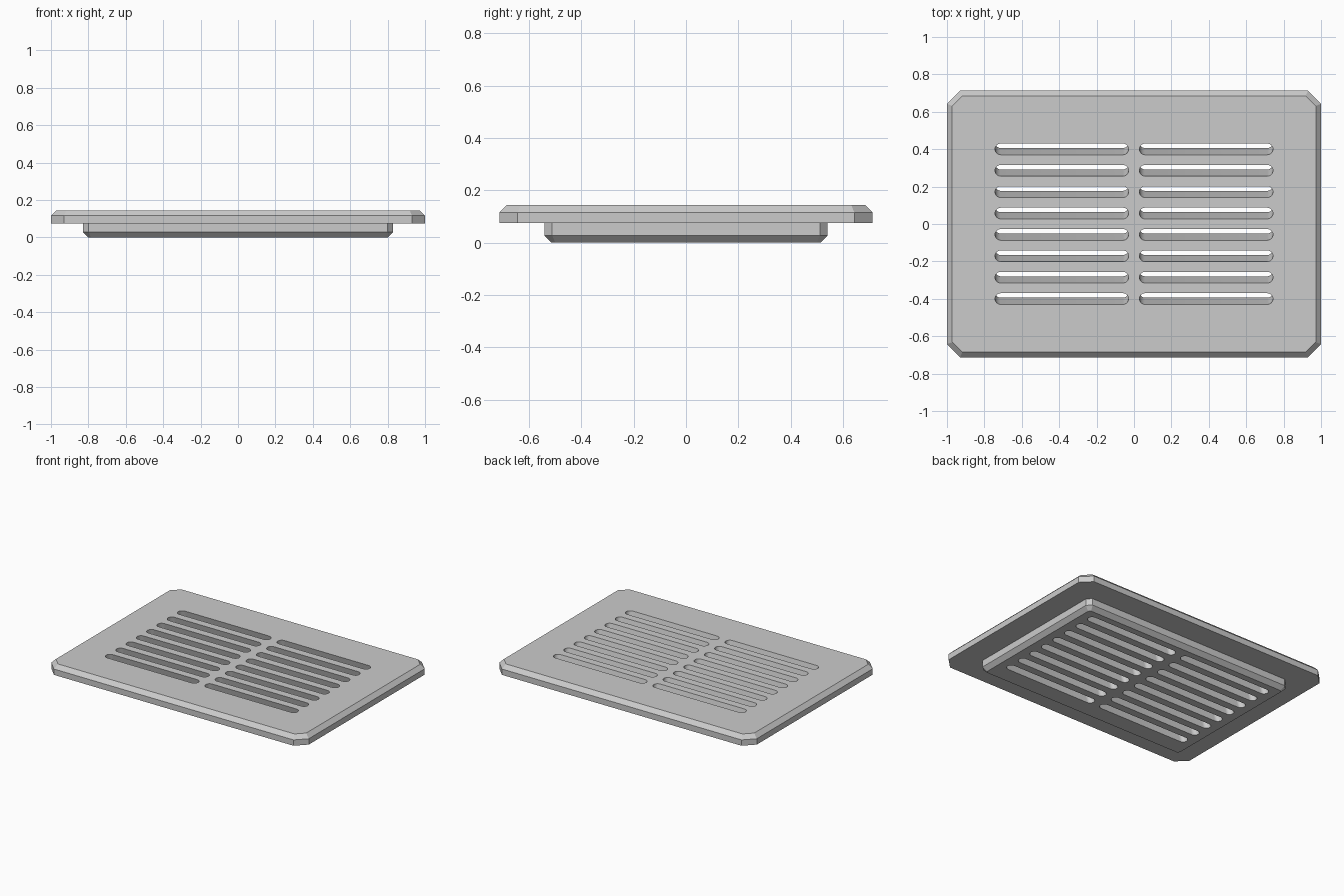
import bpy, bmesh, math
from mathutils import Vector

cube = bpy.data.objects.get("Cube")
if cube:
    bpy.data.objects.remove(cube, do_unlink=True)

metal = bpy.data.materials.new("light grey metal")
metal.use_nodes = True
GREY = (0.6, 0.6, 0.6, 1)
metal.diffuse_color = GREY
metal.node_tree.nodes["Principled BSDF"].inputs["Base Color"].default_value = GREY


def octagon(hx, hy, cut, inset=0.0):
    """Rectangle with clipped corners, offset evenly inwards."""
    hx, hy = hx - inset, hy - inset
    cut -= inset * (2 - math.sqrt(2))
    quarter = [(hx, hy - cut), (hx - cut, hy)]
    pts = quarter + [(-x, y) for x, y in reversed(quarter)]
    return pts + [(-x, -y) for x, y in pts]


def slot_outline(cx, cy, half, r, steps=12):
    """Long slot with round ends."""
    pts = []
    for side in (1, -1):
        for i in range(steps + 1):
            a = math.pi * (i / steps - 0.5)
            pts.append((cx + side * (half - r + r * math.cos(a)), cy + side * r * math.sin(a)))
    return pts


def loft(bm, rings):
    """Skin a stack of (outline, z) rings and cap both ends."""
    loops = [[bm.verts.new((x, y, z)) for x, y in pts] for pts, z in rings]
    bm.faces.new(loops[0][::-1])
    bm.faces.new(loops[-1])
    for low, high in zip(loops, loops[1:]):
        n = len(low)
        for i in range(n):
            j = (i + 1) % n
            bm.faces.new((low[i], low[j], high[j], high[i]))


def finish(bm, name):
    bmesh.ops.recalc_face_normals(bm, faces=bm.faces[:])
    mesh = bpy.data.meshes.new(name)
    bm.to_mesh(mesh)
    bm.free()
    mesh.materials.append(metal)
    obj = bpy.data.objects.new(name, mesh)
    bpy.context.collection.objects.link(obj)
    return obj


# Cover plate with a chamfered rim, and the smaller plug below it
PLATE = (1.0, 0.713, 0.07)
PLUG = (0.828, 0.541, 0.03)
BEVEL, TOP, PLATE_BASE = 0.028, 0.144, 0.075
bm = bmesh.new()
loft(bm, [
    (octagon(*PLUG, BEVEL), 0),
    (octagon(*PLUG), BEVEL),
    (octagon(*PLUG), PLATE_BASE),
    (octagon(*PLATE), PLATE_BASE),
    (octagon(*PLATE), TOP - BEVEL),
    (octagon(*PLATE, BEVEL), TOP),
])
cover = finish(bm, "vent_cover")

# Slanted slots: two columns of eight, leaning back towards the bottom
LEAN, ROWS, OVER = 0.036, 8, 0.02
slope = LEAN / TOP
bm = bmesh.new()
for side in (-1, 1):
    for row in range(ROWS):
        y = 0.4 * (1 - 2 * row / (ROWS - 1))
        loft(bm, [(slot_outline(side * 0.386, y + slope * (TOP - z), 0.357, 0.03), z)
                  for z in (-OVER, TOP + OVER)])
cutter = finish(bm, "slot_cutter")
cutter.hide_render = True

# Cut the slots and keep only the finished cover
cut = cover.modifiers.new("slots", "BOOLEAN")
cut.operation, cut.solver, cut.object = "DIFFERENCE", "EXACT", cutter
bpy.ops.object.select_all(action="DESELECT")
bpy.context.view_layer.objects.active = cover
cover.select_set(True)
bpy.ops.object.modifier_apply(modifier=cut.name)
bpy.data.objects.remove(cutter, do_unlink=True)
bpy.ops.object.shade_smooth_by_angle(angle=math.radians(30))
